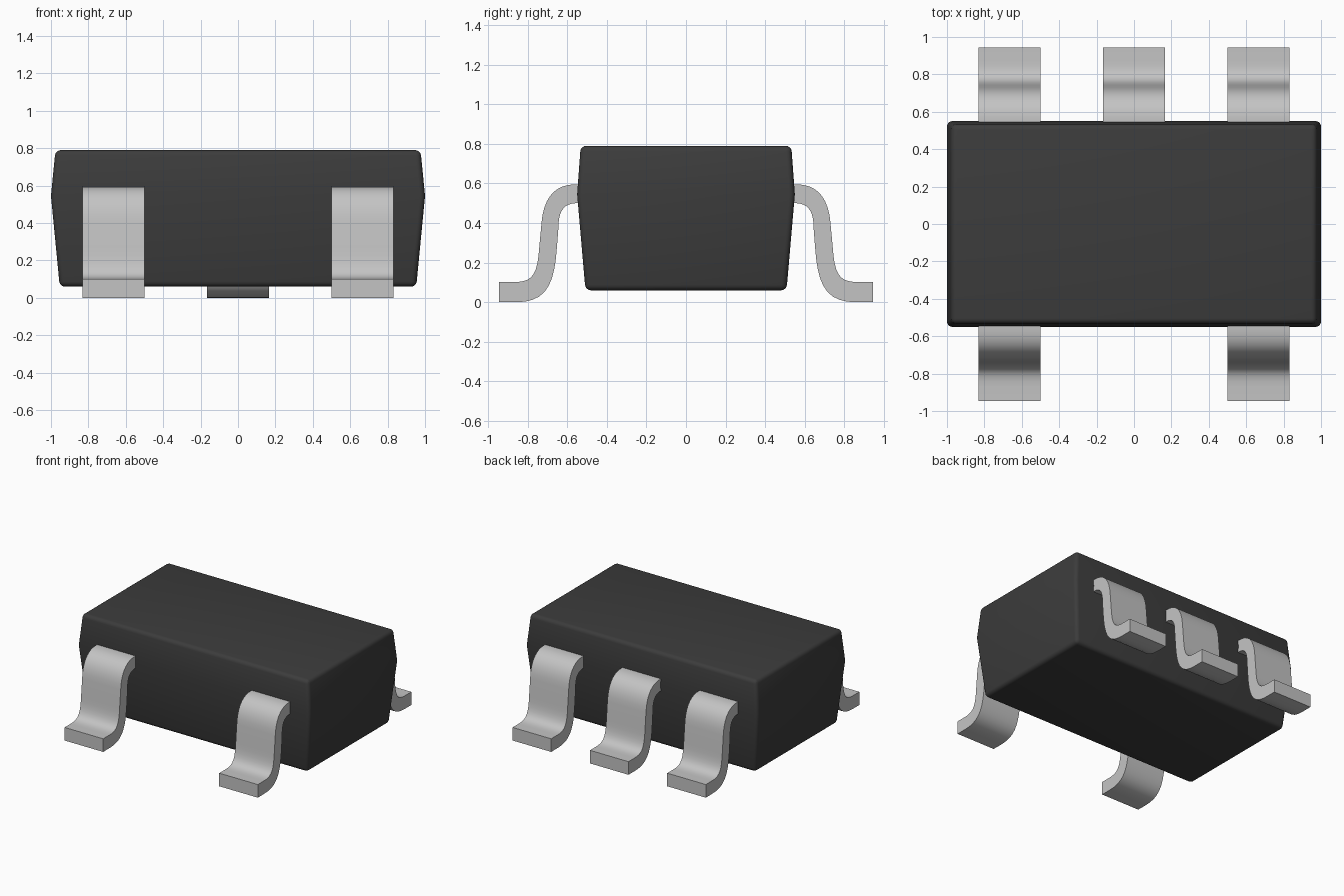
import bpy, bmesh, math
from mathutils import Vector
from mathutils.geometry import interpolate_bezier

cube = bpy.data.objects.get("Cube")
if cube:
    bpy.data.objects.remove(cube, do_unlink=True)


def material(name, value, rough):
    m = bpy.data.materials.new(name)
    m.use_nodes = True
    m.diffuse_color = (*value, 1)
    bsdf = m.node_tree.nodes["Principled BSDF"]
    bsdf.inputs["Base Color"].default_value = (*value, 1)
    bsdf.inputs["Roughness"].default_value = rough
    return m


def add_object(name, bm, mat, angle):
    bmesh.ops.recalc_face_normals(bm, faces=bm.faces)
    mesh = bpy.data.meshes.new(name)
    bm.to_mesh(mesh)
    bm.free()
    mesh.materials.append(mat)
    ob = bpy.data.objects.new(name, mesh)
    bpy.context.collection.objects.link(ob)
    bpy.ops.object.select_all(action='DESELECT')
    ob.select_set(True)
    bpy.context.view_layer.objects.active = ob
    bpy.ops.object.shade_smooth_by_angle(angle=math.radians(angle))
    return ob


black = material("black plastic", (0.045, 0.045, 0.045), 0.6)
silver = material("tinned metal", (0.55, 0.55, 0.55), 0.4)

# Package body: three stacked rectangles, widest at the mould line
MOULD_Z = 0.545
bm = bmesh.new()
rings = []
for hx, hy, z in [(0.953, 0.508, 0.06), (1.0, 0.55, MOULD_Z), (0.976, 0.532, 0.79)]:
    rings.append([bm.verts.new((sx * hx, sy * hy, z))
                  for sx, sy in [(-1, -1), (1, -1), (1, 1), (-1, 1)]])
for low, high in zip(rings, rings[1:]):
    for i in range(4):
        j = (i + 1) % 4
        bm.faces.new((low[i], low[j], high[j], high[i]))
bm.faces.new(rings[0][::-1])
bm.faces.new(rings[-1])
# Round every edge except the mould line
edges = [e for e in bm.edges if any(abs(v.co.z - MOULD_Z) > 0.01 for v in e.verts)]
bmesh.ops.bevel(bm, geom=edges, offset=0.028, segments=4, profile=0.5, affect='EDGES')
add_object("package_body", bm, black, 25)


# Gull-wing lead profile in (y, z), from cubic curves
def bend(points, steps=10):
    a, b, c, d = (Vector((y, z, 0)) for y, z in points)
    return [(p.x, p.y) for p in interpolate_bezier(a, b, c, d, steps)]


upper = ([(0.48, 0.595)]
         + bend([(0.56, 0.595), (0.66, 0.595), (0.72, 0.53), (0.73, 0.40)])
         + bend([(0.742, 0.27), (0.752, 0.13), (0.78, 0.102), (0.87, 0.102)])
         + [(0.945, 0.102)])
lower = ([(0.48, 0.50)]
         + bend([(0.56, 0.50), (0.62, 0.495), (0.645, 0.46), (0.645, 0.37)])
         + bend([(0.652, 0.28), (0.665, 0.08), (0.71, 0.0), (0.86, 0.0)])
         + [(0.945, 0.0)])


def lead(name, x, side, half=0.166):
    bm = bmesh.new()
    grid = [[bm.verts.new((x + s * half, side * y, z)) for y, z in path]
            for s in (-1, 1) for path in (upper, lower)]
    ul, ll, ur, lr = grid
    n = len(ul)
    for i in range(n - 1):
        for a, b in ((ul, ur), (ur, lr), (lr, ll), (ll, ul)):
            bm.faces.new((a[i], a[i + 1], b[i + 1], b[i]))
    for i in (0, n - 1):
        bm.faces.new((ul[i], ur[i], lr[i], ll[i]))
    add_object(name, bm, silver, 35)


# Two leads at the front, three at the back
for name, x, side in [("front_right_lead", -0.666, -1), ("front_left_lead", 0.666, -1),
                      ("back_right_lead", -0.666, 1), ("back_middle_lead", 0, 1),
                      ("back_left_lead", 0.666, 1)]:
    lead(name, x, side)
